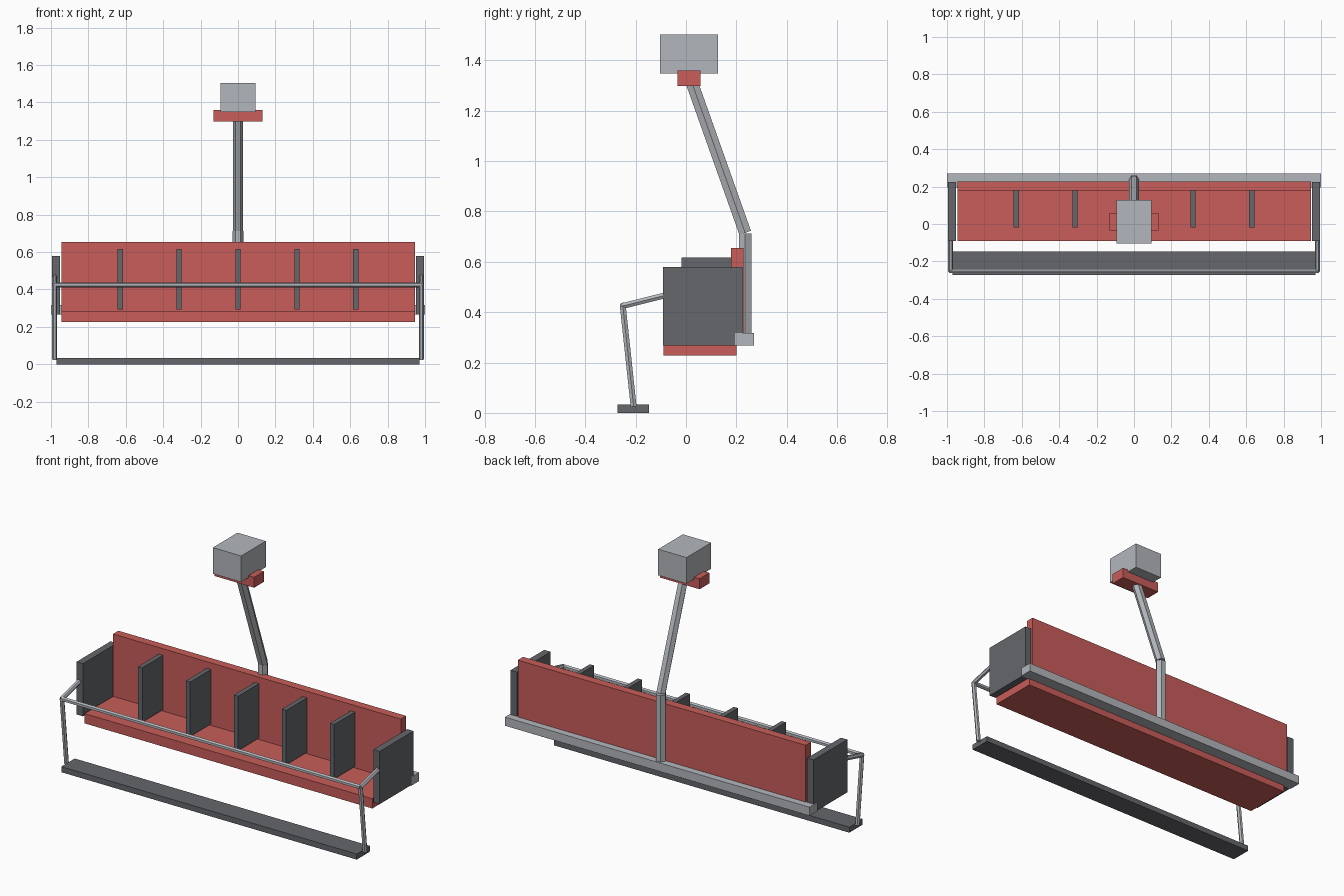
import bpy
import bmesh
from math import cos, sin, tau
from mathutils import Vector

cube = bpy.data.objects.get("Cube")
if cube:
    bpy.data.objects.remove(cube, do_unlink=True)


def material(name, rgb):
    m = bpy.data.materials.new(name)
    m.use_nodes = True
    colour = (*rgb, 1)
    m.diffuse_color = colour
    m.node_tree.nodes["Principled BSDF"].inputs["Base Color"].default_value = colour
    return m


RED = material("seat red", (0.58, 0.11, 0.10))
LIGHT = material("light steel", (0.45, 0.47, 0.50))
DARK = material("dark grey", (0.13, 0.135, 0.15))


def finish(name, bm, mat):
    bmesh.ops.recalc_face_normals(bm, faces=bm.faces)
    mesh = bpy.data.meshes.new(name)
    bm.to_mesh(mesh)
    bm.free()
    mesh.materials.append(mat)
    obj = bpy.data.objects.new(name, mesh)
    bpy.context.scene.collection.objects.link(obj)
    return obj


def box(name, x, y, z, mat):
    """Box spanning the (low, high) pair on each axis."""
    bm = bmesh.new()
    bmesh.ops.create_cube(bm, size=1)
    for v in bm.verts:
        v.co = [(a + b) / 2 + c * (b - a) for (a, b), c in zip((x, y, z), v.co)]
    return finish(name, bm, mat)


def tube(name, start, end, radius, ridge, mat=LIGHT):
    """Six-sided tube with one corner ridge pointing along the ridge axis."""
    start, end, u = Vector(start), Vector(end), Vector(ridge)
    v = (end - start).normalized().cross(u)
    bm = bmesh.new()
    offsets = [radius * (u * cos(i * tau / 6) + v * sin(i * tau / 6)) for i in range(6)]
    low = [bm.verts.new(start + o) for o in offsets]
    high = [bm.verts.new(end + o) for o in offsets]
    bm.faces.new(low)
    bm.faces.new(high)
    for i in range(6):
        j = (i + 1) % 6
        bm.faces.new((low[i], low[j], high[j], high[i]))
    return finish(name, bm, mat)


X, Z = (1, 0, 0), (0, 0, 1)

# Bench
box("seat", (-0.945, 0.945), (-0.09, 0.20), (0.227, 0.285), RED)
box("backrest", (-0.945, 0.945), (0.178, 0.228), (0.283, 0.655), RED)
for i in range(5):
    x = (i - 2) * 0.315
    box(f"divider_{i + 1}", (x - 0.014, x + 0.014), (-0.018, 0.18), (0.294, 0.617), DARK)

# Rear frame and hanger
box("rear_beam", (-1, 1), (0.195, 0.27), (0.267, 0.318), LIGHT)
tube("hanger_post", (0, 0.235, 0.30), (0, 0.235, 0.712), 0.029, X)
tube("hanger_arm", (0, 0.235, 0.715), (0, 0.022, 1.315), 0.028, X)
box("grip_crossbar", (-0.13, 0.13), (-0.034, 0.058), (1.298, 1.36), RED)
box("cable_grip", (-0.093, 0.093), (-0.103, 0.128), (1.348, 1.503), LIGHT)

# Side panels and restraint bar arms
for side, s in (("left", 1), ("right", -1)):
    x = s * 0.98
    box(f"{side}_side_panel", sorted((s * 0.953, s * 0.995)), (-0.092, 0.225), (0.267, 0.58), DARK)
    tube(f"{side}_restraint_arm", (x, -0.05, 0.475), (x, -0.254, 0.424), 0.0135, X)
    tube(f"{side}_footrest_leg", (x, -0.251, 0.425), (x, -0.208, 0.025), 0.0135, X)

# Restraint bar and footrest
tube("restraint_bar", (-0.98, -0.251, 0.425), (0.98, -0.251, 0.425), 0.0135, Z)
box("footrest", (-0.97, 0.97), (-0.272, -0.146), (0, 0.033), DARK)
